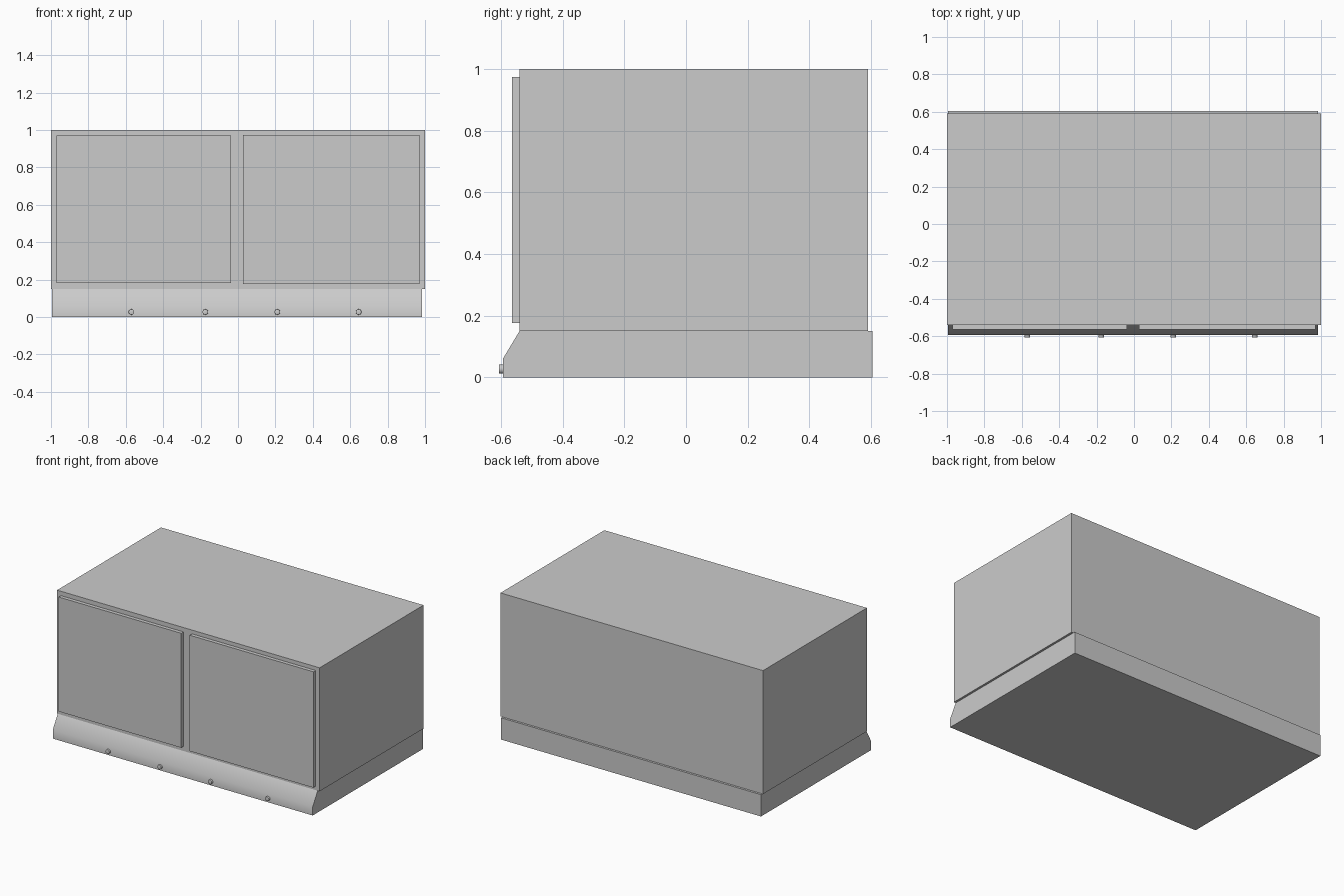
import bpy, bmesh, math
from mathutils import Matrix

if "Cube" in bpy.data.objects:
    bpy.data.objects.remove(bpy.data.objects["Cube"])


def finish(name, bm, smooth=None):
    bmesh.ops.recalc_face_normals(bm, faces=bm.faces)
    mesh = bpy.data.meshes.new(name)
    bm.to_mesh(mesh)
    bm.free()
    obj = bpy.data.objects.new(name, mesh)
    bpy.context.collection.objects.link(obj)
    if smooth:
        bpy.ops.object.select_all(action='DESELECT')
        obj.select_set(True)
        bpy.context.view_layer.objects.active = obj
        bpy.ops.object.shade_smooth_by_angle(angle=math.radians(smooth))
    return obj


def box(name, x, y, z):
    bm = bmesh.new()
    size = [b - a for a, b in (x, y, z)]
    mid = [(a + b) / 2 for a, b in (x, y, z)]
    bmesh.ops.create_cube(bm, size=1, matrix=Matrix.Translation(mid) @ Matrix.Diagonal((*size, 1)))
    return finish(name, bm)


def extruded_profile(name, x, points, smooth):
    bm = bmesh.new()
    face = bm.faces.new([bm.verts.new((x[0], y, z)) for y, z in points])
    new = bmesh.ops.extrude_face_region(bm, geom=[face], use_keep_orig=True)['geom']
    verts = [v for v in new if isinstance(v, bmesh.types.BMVert)]
    bmesh.ops.translate(bm, verts=verts, vec=(x[1] - x[0], 0, 0))
    return finish(name, bm, smooth)


def knob(name, x, z):
    bm = bmesh.new()
    turn = Matrix.Translation((x, -0.597, z)) @ Matrix.Rotation(math.pi / 2, 4, 'X')
    bmesh.ops.create_cone(bm, cap_ends=True, segments=24, radius1=0.015, radius2=0.015,
                          depth=0.02, matrix=turn)
    # Soften the front rim
    rim = [e for e in bm.edges if all(v.co.y < -0.6 for v in e.verts)]
    bmesh.ops.bevel(bm, geom=rim, offset=0.002, segments=2, profile=0.5, affect='EDGES')
    return finish(name, bm, 35)


# Main cabinet
box("cabinet_body", (-1, 1), (-0.54, 0.59), (0.15, 1))

# Door panels
box("left_door", (-0.97, -0.037), (-0.565, -0.535), (0.182, 0.97))
box("right_door", (0.028, 0.97), (-0.565, -0.535), (0.176, 0.974))

# Plinth with sloped control panel
extruded_profile("base_plinth", (-0.995, 0.985),
                 [(-0.594, 0), (0.605, 0), (0.605, 0.15), (-0.54, 0.15), (-0.594, 0.06)], 35)

# Control knobs
for i, x in enumerate((-0.57, -0.175, 0.21, 0.645)):
    knob(f"control_knob_{i + 1}", x, 0.027)
